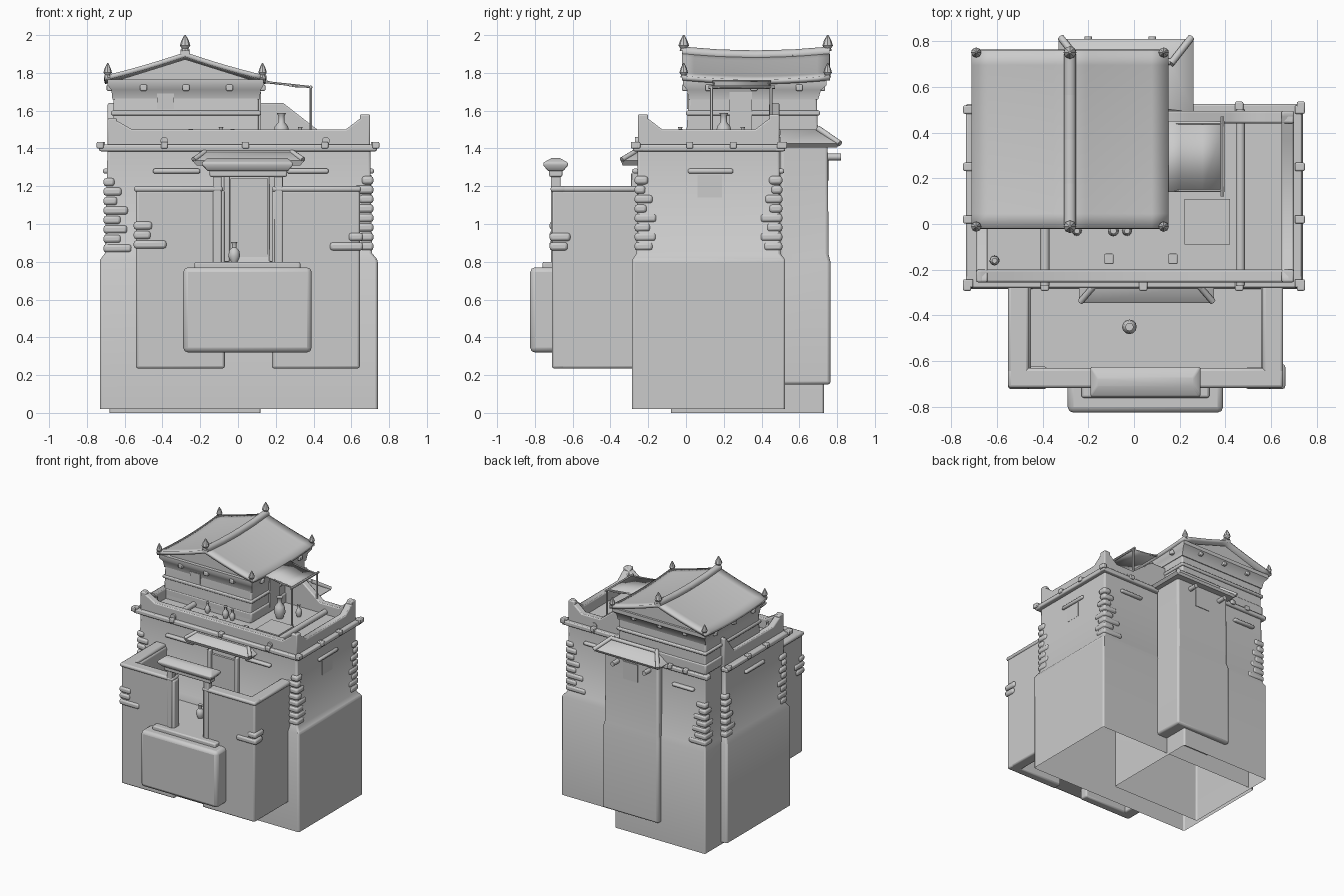
import bpy, bmesh, random
from math import pi
from mathutils import Vector
random.seed(4)

def finish(name, bm, bevel=0.0, solid=0.0):
    bmesh.ops.recalc_face_normals(bm, faces=bm.faces)
    me = bpy.data.meshes.new(name)
    bm.to_mesh(me); bm.free()
    ob = bpy.data.objects.new(name, me)
    bpy.context.collection.objects.link(ob)
    if solid:
        m = ob.modifiers.new("solid", 'SOLIDIFY'); m.thickness = solid; m.offset = -1
    if bevel:
        m = ob.modifiers.new("bevel", 'BEVEL'); m.width = bevel; m.segments = 2
        m.limit_method = 'ANGLE'; m.angle_limit = 0.7
    bpy.ops.object.select_all(action='DESELECT')
    bpy.context.view_layer.objects.active = ob
    ob.select_set(True)
    bpy.ops.object.shade_smooth_by_angle(angle=0.7)
    return ob

def loft(name, rings, bottom=True, top=True, bevel=0.0):
    """Stack of rectangles (x0, x1, y0, y1, z)."""
    bm = bmesh.new()
    rs = [[bm.verts.new(p) for p in ((a, c, z), (b, c, z), (b, d, z), (a, d, z))] for a, b, c, d, z in rings]
    for lo, hi in zip(rs, rs[1:]):
        for i in range(4):
            j = (i + 1) % 4
            bm.faces.new((lo[i], lo[j], hi[j], hi[i]))
    if bottom: bm.faces.new(rs[0])
    if top: bm.faces.new(rs[-1])
    return finish(name, bm, bevel)

def box(name, x0, x1, y0, y1, z0, z1, bevel=0.0):
    return loft(name, [(x0, x1, y0, y1, z0), (x0, x1, y0, y1, z1)], bevel=bevel)

def prism(name, pts, axis, a, b, bevel=0.0):
    """Profile (u, z) extruded along x or y from a to b."""
    bm = bmesh.new()
    mk = lambda u, z, t: bm.verts.new((u, t, z) if axis == 'y' else (t, u, z))
    A = [mk(u, z, a) for u, z in pts]; B = [mk(u, z, b) for u, z in pts]
    bm.faces.new(A); bm.faces.new(B)
    for i in range(len(A)):
        j = (i + 1) % len(A)
        bm.faces.new((A[i], A[j], B[j], B[i]))
    return finish(name, bm, bevel)

def log(name, p, q, r, n=10):
    p, q = Vector(p), Vector(q)
    bm = bmesh.new()
    bmesh.ops.create_cone(bm, cap_ends=True, segments=n, radius1=r, radius2=r, depth=(q - p).length)
    bmesh.ops.rotate(bm, verts=bm.verts, matrix=(q - p).to_track_quat('Z', 'Y').to_matrix())
    bmesh.ops.translate(bm, verts=bm.verts, vec=(p + q) / 2)
    return finish(name, bm)

def lathe(name, loc, prof, n=12):
    bm = bmesh.new()
    vs = [bm.verts.new((loc[0] + r, loc[1], loc[2] + z)) for r, z in prof]
    es = [bm.edges.new(e) for e in zip(vs, vs[1:])]
    bmesh.ops.spin(bm, geom=vs + es, cent=loc, axis=(0, 0, 1), angle=2 * pi, steps=n)
    bmesh.ops.remove_doubles(bm, verts=bm.verts, dist=1e-4)
    return finish(name, bm)

def bricks(name, cx, cy, sx, sy, z0, z1):
    """Staggered corner stones; sx, sy point from the corner into the walls."""
    z, k, n = z0, 0, max(1, round((z1 - z0) / 0.05))
    while z < z1 - 0.02:
        f = 1 - 0.5 * k / n
        lx, ly = ((0.15, 0.08) if k % 2 == 0 else (0.09, 0.12))
        lx, ly = lx * f * random.uniform(.85, 1.1), ly * f * random.uniform(.85, 1.1)
        xs = sorted((cx - sx * 0.012, cx + sx * lx)); ys = sorted((cy - sy * 0.012, cy + sy * ly))
        box(name, *xs, *ys, z, z + 0.043, 0.014)
        z += 0.05; k += 1

def ring(name, x0, x1, y0, y1, z, w, h, sides="fblr"):
    for s, c in (('f', (x0, x1, y0, y0 + w)), ('b', (x0, x1, y1 - w, y1)),
                 ('l', (x0, x0 + w, y0, y1)), ('r', (x1 - w, x1, y0, y1))):
        if s in sides: box(name, *c, z, z + h, min(w, h) * 0.25)

# main house and rear tower shells, open underneath
loft("house_body", [(-.73, .74, -.285, .525, .02), (-.73, .74, -.285, .525, .81),
     (-.705, .71, -.262, .50, .845), (-.69, .70, -.255, .495, 1.42)], bottom=False, bevel=.012)
loft("tower_body", [(-.68, .12, -.08, .73, 0), (-.68, .12, -.08, .73, .81), (-.665, .11, -.02, .71, .845),
     (-.66, .11, .0, .70, 1.45), (-.66, .11, .02, .69, 1.75)], bottom=False, bevel=.01)
loft("rear_annex", [(-.29, .21, .5, .765, .15), (-.29, .21, .5, .765, .8),
     (-.28, .2, .5, .755, .84), (-.28, .2, .5, .75, 1.43)], bevel=.015)
box("rear_window", -.1, .03, .74, .757, 1.23, 1.37)

# cornice and beam ends
ring("cornice", -.735, .735, -.28, .525, 1.385, .06, .035, "flr")
box("cornice", .1, .735, .47, .525, 1.385, 1.42, .008)
box("tower_cornice", -.69, .13, .66, .72, 1.385, 1.42, .008)
for x in (-.73, -.39, .04, .46, .73):
    box("beam_end", x - .018, x + .018, -.292, -.25, 1.4, 1.435, .006)
    if x > .2: box("beam_end", x - .018, x + .018, .49, .535, 1.4, 1.435, .006)
for y in (-.26, .02, .25, .50):
    for s in (-1, 1):
        box("beam_end", s * .725 - .022, s * .725 + .022, y - .018, y + .018, 1.4, 1.435, .006)
for x in (-.5, -.36): box("beam_end", x - .018, x + .018, .69, .735, 1.4, 1.435, .006)
log("roof_log", (-.39, -.27, 1.44), (-.39, .05, 1.44), .021)
log("roof_log", (.465, -.27, 1.44), (.465, .50, 1.44), .021)

# parapet with raised corners
def wall(a, b, ha, hb):
    return [(a, 1.4), (b, 1.4), (b, hb), (b - .025, hb), (b - .13, 1.5), (a + .13, 1.5), (a + .025, ha), (a, ha)]
prism("parapet_front", wall(-.69, .70, 1.56, 1.58), 'y', -.255, -.2, .008)
prism("parapet_right", wall(-.255, .495, 1.58, 1.58), 'x', .645, .70, .008)
prism("parapet_left", wall(-.255, .50, 1.56, 1.64), 'x', -.69, -.64, .008)
prism("parapet_back", [(.1, 1.4), (.70, 1.4), (.70, 1.58), (.675, 1.58), (.58, 1.5), (.42, 1.5), (.24, 1.64), (.1, 1.64)],
      'y', .44, .495, .008)

# corner stones
bricks("corner_stone", -.70, -.26, 1, 1, .85, 1.25)
bricks("corner_stone", .705, -.26, -1, 1, .86, 1.25)
bricks("corner_stone", .705, .498, -1, -1, .86, 1.28)
bricks("corner_stone", -.70, .498, 1, -1, .85, 1.2)
bricks("corner_stone", -.662, .705, 1, -1, .85, 1.22)
bricks("yard_stone", -.54, -.71, 1, 1, .87, 1.02)
bricks("yard_stone", .65, -.71, -1, 1, .86, .95)

# wall ledges and side window
box("ledge", -.45, -.2, -.285, -.25, 1.267, 1.293, .01)
box("ledge", .26, .48, -.285, -.25, 1.267, 1.293, .01)
box("ledge", .69, .72, .01, .25, 1.267, 1.293, .01)
box("ledge", -.715, -.68, .01, .25, 1.267, 1.293, .01)
box("ledge", .35, .55, .485, .52, 1.267, 1.293, .01)
box("ledge", -.57, -.38, .69, .73, 1.267, 1.293, .01)
box("side_window", .69, .706, .06, .19, 1.14, 1.26)

# front yard: walls, floor, caps
box("yard_wall", -.54, -.07, -.71, -.64, .235, 1.18, .012)
box("yard_wall", .18, .645, -.71, -.64, .235, 1.18, .012)
box("yard_wall", -.54, -.45, -.70, -.25, .235, 1.18, .012)
box("yard_wall", .555, .645, -.70, -.25, .235, 1.18, .012)
box("yard_floor", -.47, .57, -.66, -.25, .76, .8)
box("wall_cap", -.55, -.08, -.717, -.63, 1.17, 1.2, .012)
box("wall_cap", .18, .652, -.717, -.63, 1.17, 1.2, .012)
for x in (-.55, .562): box("wall_cap", x, x + .09, -.717, -.25, 1.17, 1.2, .012)
box("front_step", -.29, .39, -.825, -.64, .32, .77, .025)
box("upper_step", -.23, .33, -.76, -.60, .75, .8, .01)

# gate
for x in (-.11, .215): box("gate_post", x - .022, x + .022, -.715, -.665, .78, 1.3, .006)
box("gate_lintel", -.15, .26, -.725, -.655, 1.25, 1.29, .008)
loft("gate_roof", [(-.16, .265, -.73, -.65, 1.28), (-.19, .29, -.755, -.625, 1.31),
     (-.19, .29, -.755, -.625, 1.325), (-.16, .26, -.71, -.67, 1.35)], bevel=.006)

# front door with hipped awning
box("door", -.04, .16, -.275, -.25, .8, 1.24)
for x in (-.06, .18): box("door_frame", x - .015, x + .015, -.29, -.25, .8, 1.27, .005)
loft("door_awning", [(-.22, .33, -.335, -.25, 1.31), (-.24, .35, -.345, -.25, 1.335), (-.17, .28, -.275, -.25, 1.385)])
for a, b in ((-.235, -.17), (.345, .28)): log("awning_pole", (a, -.34, 1.34), (b, -.265, 1.385), .014)
log("awning_ridge", (-.17, -.268, 1.38), (.28, -.268, 1.38), .014)

# rear awning
loft("rear_awning", [(-.31, .24, .5, .80, 1.405), (-.33, .26, .49, .81, 1.425), (-.23, .16, .5, .71, 1.5)])
for a, b in ((-.32, -.23), (.25, .16)): log("awning_pole", (a, .815, 1.425), (b, .70, 1.505), .016)
log("awning_ridge", (-.23, .71, 1.5), (.16, .71, 1.5), .015)
for x in (-.2, .08): log("rear_beam", (x, .72, 1.355), (x, .82, 1.355), .018)

# pavilion bands, beam ends
loft("pavilion_band", [(-.672, .122, 0, .71, 1.575), (-.672, .122, 0, .71, 1.6)], bevel=.008)
box("pavilion_base", -.67, .12, .0, .705, 1.42, 1.5, .01)
loft("eave_block", [(-.665, .115, .015, .70, 1.66), (-.67, .12, .005, .715, 1.71), (-.69, .135, -.015, .745, 1.735),
     (-.69, .135, -.015, .745, 1.765)])
for x in (-.5, -.275, -.045):
    for y in (0, .715): box("eave_beam", x - .018, x + .018, y - .022, y + .022, 1.705, 1.738, .006)
for y in (.12, .36, .6):
    for x in (-.675, .125): box("eave_beam", x - .02, x + .02, y - .018, y + .018, 1.705, 1.738, .006)
box("pavilion_door", .1, .122, .23, .35, 1.46, 1.7)
box("pavilion_window", -.43, -.34, .005, .02, 1.61, 1.69)

# saddle roof, sagging along the ridge
bm = bmesh.new()
N = 12
def roof_z(i, j):
    u = abs(i / N * 2 - 1); v = j / N * 2 - 1
    return 1.91 - .125 * u - .012 * u * (1 - u) * 2 - .02 * (1 - v * v)
g = [[bm.verts.new((-.71 + .86 * i / N, -.02 + .78 * j / N, roof_z(i, j))) for j in range(N + 1)] for i in range(N + 1)]
for i in range(N):
    for j in range(N): bm.faces.new((g[i][j], g[i + 1][j], g[i + 1][j + 1], g[i][j + 1]))
finish("main_roof", bm, solid=.025)
prism("gable", [(-.67, 1.75), (.11, 1.75), (-.28, 1.872)], 'y', .012, .728)
for k in range(4):
    y = [-.02 + .195 * i for i in (k, k + 1)]
    z = [1.912 - .02 * (1 - ((t - .37) / .39) ** 2) for t in y]
    log("ridge_log", (-.28, y[0], z[0]), (-.28, y[1], z[1]), .027)
fin = [(0, 0), (.022, 0), (.018, .015), (.028, .03), (.02, .055), (.004, .085), (0, .085)]
for y in (-.012, .75):
    lathe("ridge_finial", (-.28, y, 1.915), fin, 8)
    for x in (-.69, .13):
        lathe("corner_finial", (x, y, 1.775), [(r * .8, z * .9) for r, z in fin], 8)

# roof terrace: canopy, hatch, pots
for y in (.135, .45): log("canopy_post", (.385, y, 1.42), (.385, y, 1.73), .008, 6)
log("canopy_rail", (.385, .12, 1.725), (.385, .47, 1.725), .009, 6)
for y in (.145, .44): log("canopy_strut", (.11, y, 1.755), (.385, y, 1.725), .006, 6)
bm = bmesh.new()
rows = [[bm.verts.new((x, y, z)) for y in (.14, .45)] for x, z in ((.11, 1.77), (.2, 1.748), (.3, 1.73), (.395, 1.727))]
for a, b in zip(rows, rows[1:]): bm.faces.new((a[0], b[0], b[1], a[1]))
finish("canopy_cloth", bm, solid=.006)
box("roof_hatch", .22, .42, -.09, .11, 1.41, 1.44)
pot = [(0, 0), (.018, 0), (.032, .03), (.026, .06), (.012, .075), (.012, .095), (.018, .105), (0, .105)]
for x, y, s in ((.23, .2, 1.6), (.33, .3, .9), (-.61, -.16, .8), (-.25, -.03, .8), (-.09, -.03, .9), (-.03, -.03, .8)):
    lathe("pot", (x, y, 1.42), [(r * s * .85, z * s) for r, z in pot])
for x in (-.11, .17): box("crate", x - .02, x + .02, -.175, -.13, 1.42, 1.47, .005)
lathe("yard_pot", (-.02, -.45, .8), pot)
